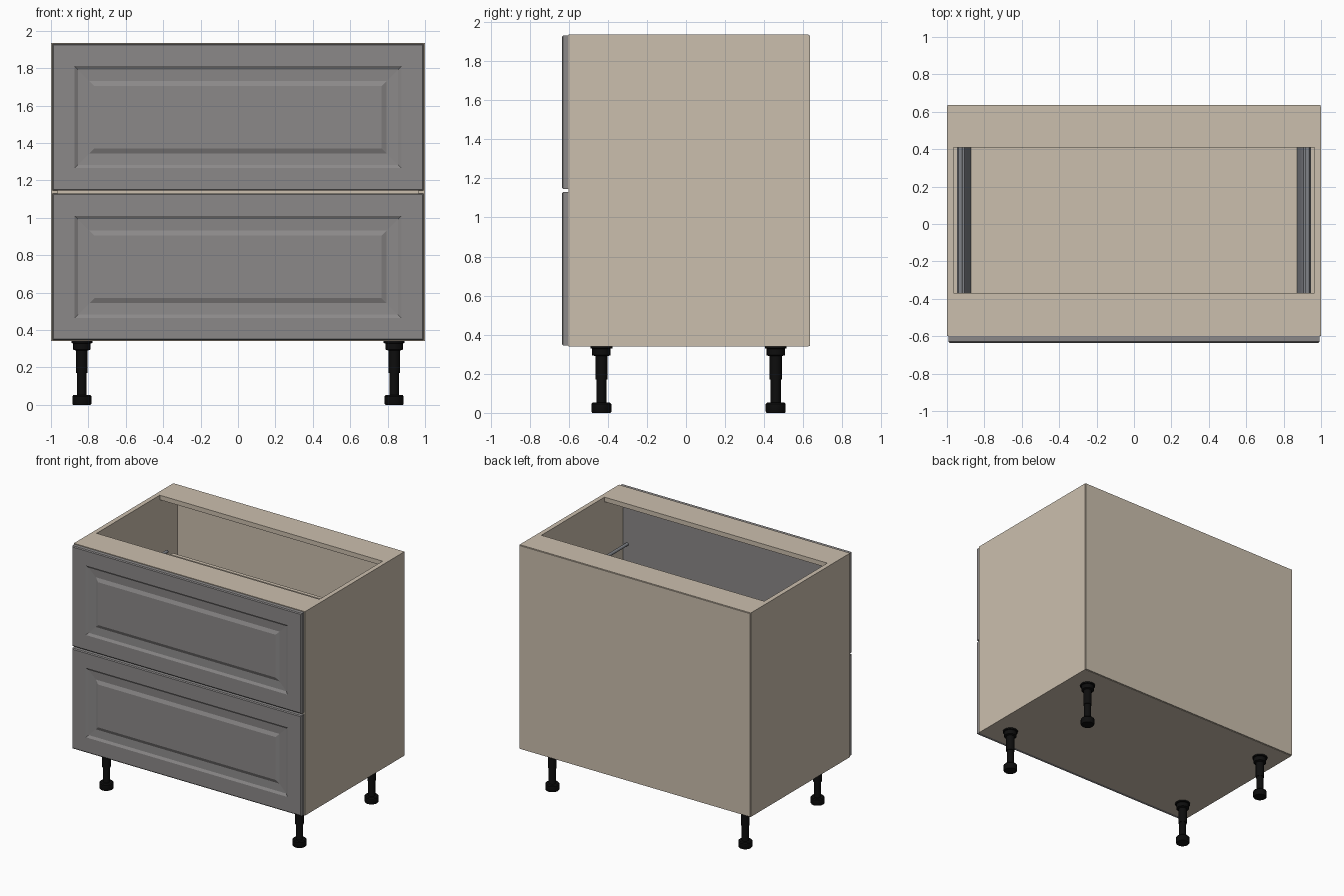
import bpy, bmesh, math

if "Cube" in bpy.data.objects:
    bpy.data.objects.remove(bpy.data.objects["Cube"])


def material(name, rgb):
    m = bpy.data.materials.new(name)
    m.diffuse_color = (*rgb, 1)
    m.use_nodes = True
    m.node_tree.nodes["Principled BSDF"].inputs["Base Color"].default_value = m.diffuse_color
    return m


CREAM = material("cream_board", (0.60, 0.52, 0.42))
GREY = material("grey_paint", (0.26, 0.25, 0.25))
STEEL = material("grey_steel", (0.22, 0.23, 0.25))
BLACK = material("black_plastic", (0.004, 0.004, 0.004))


def finish(name, bm, mat, smooth=False):
    bmesh.ops.recalc_face_normals(bm, faces=bm.faces)
    me = bpy.data.meshes.new(name)
    bm.to_mesh(me)
    bm.free()
    me.materials.append(mat)
    ob = bpy.data.objects.new(name, me)
    bpy.context.collection.objects.link(ob)
    if smooth:
        bpy.ops.object.select_all(action='DESELECT')
        ob.select_set(True)
        bpy.context.view_layer.objects.active = ob
        bpy.ops.object.shade_smooth_by_angle(angle=math.radians(35))
    return ob


def loft(name, rings, mat, smooth=False):
    """Skin a list of closed rings and cap both ends."""
    bm = bmesh.new()
    rows = [[bm.verts.new(p) for p in r] for r in rings]
    n = len(rows[0])
    for a, b in zip(rows, rows[1:]):
        for i in range(n):
            j = (i + 1) % n
            bm.faces.new((a[i], a[j], b[j], b[i]))
    bm.faces.new(rows[0])
    bm.faces.new(rows[-1])
    return finish(name, bm, mat, smooth)


def box(name, x, y, z, mat):
    ring = lambda h: [(x[0], y[0], h), (x[1], y[0], h), (x[1], y[1], h), (x[0], y[1], h)]
    return loft(name, [ring(z[0]), ring(z[1])], mat)


def extrude_y(name, profile, y0, y1, mat, smooth=False):
    return loft(name, [[(x, y, z) for x, z in profile] for y in (y0, y1)], mat, smooth)


def circle(cx, cy, r, n):
    return [(cx + r * math.cos(2 * math.pi * i / n), cy + r * math.sin(2 * math.pi * i / n))
            for i in range(n)]


# Carcass
BOT, TOP, T = 0.34, 1.935, 0.036
IN = 1 - T
for s, side in ((-1, "left"), (1, "right")):
    box(side + "_panel", sorted((s * IN, s)), (-0.60, 0.627), (BOT, TOP), CREAM)
box("bottom_panel", (-IN, IN), (-0.60, 0.627), (BOT, BOT + T), CREAM)
box("front_top_rail", (-IN, IN), (-0.60, -0.37), (TOP - T, TOP), CREAM)
box("rear_top_rail", (-IN, IN), (0.41, 0.627), (TOP - T, TOP), CREAM)
box("back_panel", (-0.997, 0.997), (0.627, 0.635), (BOT + 0.003, TOP - 0.003), CREAM)


# Drawer fronts: nested rectangles form the edge chamfer, groove and raised field
def drawer_front(name, z0, z1):
    steps = [(0, -0.60), (0, -0.629), (0.007, -0.635), (0.12, -0.635), (0.138, -0.624),
             (0.198, -0.621), (0.225, -0.633)]
    rings = []
    for d, y in steps:
        x = 0.993 - d
        rings.append([(-x, y, z0 + d), (x, y, z0 + d), (x, y, z1 - d), (-x, y, z1 - d)])
    loft(name, rings, GREY)


drawer_front("lower_drawer_front", 0.345, 1.13)
drawer_front("upper_drawer_front", 1.145, 1.93)

# Drawer boxes: metal sides, gallery rods, board bottom and back
for label, b in (("lower", 0.40), ("upper", 1.19)):
    box(label + "_drawer_bottom", (-0.875, 0.875), (-0.60, 0.45), (b + 0.01, b + 0.04), CREAM)
    box(label + "_drawer_back", (-0.88, 0.88), (0.42, 0.45), (b + 0.04, b + 0.30), CREAM)
    for s, side in ((-1, "left"), (1, "right")):
        prof = [(0.947, b), (0.947, b + 0.13), (0.93, b + 0.15), (0.905, b + 0.15),
                (0.895, b + 0.13), (0.872, b + 0.05), (0.872, b)]
        extrude_y(f"{label}_{side}_drawer_side", [(s * x, z) for x, z in prof],
                  -0.60, 0.45, STEEL)
        extrude_y(f"{label}_{side}_gallery_rod", circle(s * 0.928, b + 0.30, 0.012, 12),
                  -0.60, 0.45, STEEL, True)

# Adjustable legs
LEG = [(0.047, 0), (0.051, 0.006), (0.051, 0.045), (0.045, 0.052), (0.026, 0.052),
       (0.026, 0.17), (0.031, 0.17), (0.031, 0.29), (0.047, 0.295), (0.047, 0.328),
       (0.056, 0.330), (0.056, 0.341)]
for x, side in ((-0.835, "left"), (0.835, "right")):
    for y, end in ((-0.433, "front"), (0.459, "rear")):
        loft(f"{end}_{side}_leg",
             [[(px, py, z) for px, py in circle(x, y, r, 16)] for r, z in LEG], BLACK, True)
